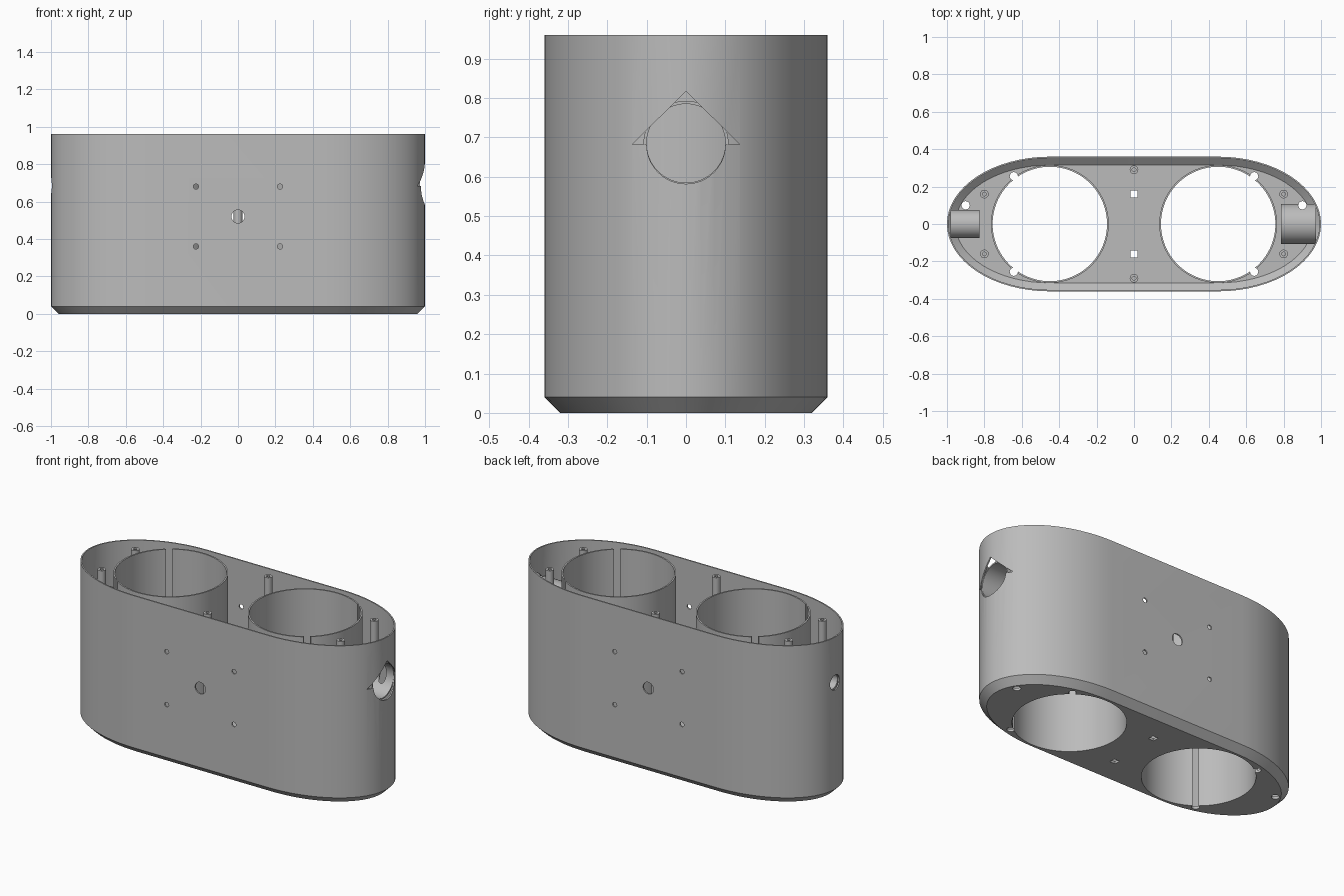
import bpy, bmesh
from math import pi, cos, sin, radians
from mathutils import Matrix, Vector

cube = bpy.data.objects.get("Cube")
if cube:
    bpy.data.objects.remove(cube)

H = 0.96        # overall height
FLOOR = 0.015   # inner floor level
CX = 0.45       # tube centre distance
PORT_Z = 0.685  # height of the end ports

grey = bpy.data.materials.new("plain_grey")
grey.use_nodes = True
grey.diffuse_color = (0.5, 0.5, 0.5, 1)
grey.node_tree.nodes["Principled BSDF"].inputs["Base Color"].default_value = (0.5, 0.5, 0.5, 1)


def finish(name, bm):
    bmesh.ops.recalc_face_normals(bm, faces=bm.faces)
    me = bpy.data.meshes.new(name)
    bm.to_mesh(me)
    bm.free()
    me.materials.append(grey)
    ob = bpy.data.objects.new(name, me)
    bpy.context.collection.objects.link(ob)
    return ob


def loft(bm, rings, closed=False):
    """Skin a list of point rings; cap the ends unless the loft closes."""
    rows = [[bm.verts.new(p) for p in ring] for ring in rings]
    n = len(rows[0])
    pairs = list(zip(rows, rows[1:])) + ([(rows[-1], rows[0])] if closed else [])
    for a, b in pairs:
        for i in range(n):
            j = (i + 1) % n
            bm.faces.new((a[i], a[j], b[j], b[i]))
    if not closed:
        bm.faces.new(rows[0][::-1])
        bm.faces.new(rows[-1])


def circle(r, n):
    return [(r * cos(2 * pi * i / n), r * sin(2 * pi * i / n)) for i in range(n)]


AXES = {"z": Matrix.Identity(3),
        "x": Matrix(((0, 0, 1), (1, 0, 0), (0, 1, 0))),
        "y": Matrix(((1, 0, 0), (0, 0, 1), (0, 1, 0)))}


def place(pts, h, axis, at):
    return [AXES[axis] @ Vector((u, v, h)) + Vector(at) for u, v in pts]


def prism(bm, pts, lo, hi, axis="z", at=(0, 0, 0)):
    loft(bm, [place(pts, lo, axis, at), place(pts, hi, axis, at)])


def pipe(name, r_out, r_in, lo, hi, at, axis="z", n=64):
    bm = bmesh.new()
    o, i = circle(r_out, n), circle(r_in, n)
    loft(bm, [place(p, h, axis, at) for p, h in ((o, lo), (o, hi), (i, hi), (i, lo))], True)
    return finish(name, bm)


def cutter(name, builder):
    bm = bmesh.new()
    builder(bm)
    ob = finish(name, bm)
    ob.hide_render = True
    return ob


def cut(ob, *cutters):
    bpy.context.view_layer.objects.active = ob
    for c in cutters:
        mod = ob.modifiers.new("cut", "BOOLEAN")
        mod.operation, mod.solver, mod.object = "DIFFERENCE", "EXACT", c
        bpy.ops.object.modifier_apply(modifier=mod.name)


def outline(inset, z, n=32):
    """Straight sides joined by half-ellipse ends."""
    pts = []
    for side, start in ((1, -pi / 2), (-1, pi / 2)):
        for i in range(n + 1):
            a = start + pi * i / n
            pts.append((side * CX + (0.55 - inset) * cos(a), (0.36 - inset) * sin(a), z))
    return pts


# Open shell with a chamfered base
bm = bmesh.new()
loft(bm, [outline(d, z) for d, z in ((0.04, 0), (0, 0.04), (0, H), (0.008, H),
                                     (0.008, 0.045), (0.045, FLOOR))])
shell = finish("shell", bm)


# Cutters
def bores(bm):
    for s in (-1, 1):
        prism(bm, circle(0.31, 64), -0.1, 0.2, at=(s * CX, 0, 0))


def slots(bm):
    for s in (-1, 1):
        for t in (-1, 1):
            a = radians(53)
            at = (s * (CX + 0.32 * cos(a)), t * 0.32 * sin(a), 0)
            prism(bm, circle(0.022, 16), -0.1, H + 0.1, at=at)


def floor_holes(bm):
    q = 0.018
    for s in (-1, 1):
        prism(bm, circle(0.022, 20), -0.1, 0.9, at=(s * 0.9, 0.1, 0))
        prism(bm, [(-q, -q), (q, -q), (q, q), (-q, q)], -0.1, 0.1, at=(0, s * 0.16, 0))


def side_holes(bm):
    for lo, hi in ((-0.45, -0.33), (0.33, 0.45)):
        prism(bm, circle(0.035, 32), lo, hi, "y", (0, 0, 0.52))
        for x in (-0.225, 0.225):
            for z in (0.36, 0.68):
                prism(bm, circle(0.014, 16), lo, hi, "y", (x, 0, z))


def end_ports(bm):
    arc = [(0.1 * cos(pi + pi * i / 24), 0.1 * sin(pi + pi * i / 24)) for i in range(25)]
    arrow = arc + [(0.137, 0), (0, 0.135), (-0.137, 0)]
    prism(bm, arrow, 0.9, 1.1, "x", (0, 0, PORT_Z - 0.003))
    prism(bm, circle(0.045, 32), -1.1, -0.9, "x", (0, 0, PORT_Z))


bore_cut = cutter("bore_cutter", bores)
slot_cut = cutter("slot_cutter", slots)
floor_cut = cutter("floor_hole_cutter", floor_holes)
side_cut = cutter("side_hole_cutter", side_holes)
port_cut = cutter("port_cutter", end_ports)
cut(shell, bore_cut, slot_cut, floor_cut, side_cut, port_cut)
parts = [shell]

# Two large slotted tubes
for s, side in ((1, "left"), (-1, "right")):
    tube = pipe(side + "_tube", 0.315, 0.306, 0, H, (s * CX, 0, 0), n=96)
    cut(tube, slot_cut)
    parts.append(tube)

# Sleeves behind the end ports
left_sleeve = pipe("left_port_sleeve", 0.108, 0.1, 0.785, 0.972, (0, 0, PORT_Z), "x")
right_sleeve = pipe("right_port_sleeve", 0.075, 0.045, -0.982, -0.825, (0, 0, PORT_Z), "x")
cut(left_sleeve, floor_cut)
parts += [left_sleeve, right_sleeve]

# Screw posts
spots = [(0, 0.29), (0, -0.29)] + [(sx * 0.8, sy * 0.16) for sx in (-1, 1) for sy in (-1, 1)]
for i, (x, y) in enumerate(spots):
    parts.append(pipe(f"screw_post_{i + 1}", 0.023, 0.01, FLOOR - 0.005, 0.95, (x, y, 0), n=24))

for c in (bore_cut, slot_cut, floor_cut, side_cut, port_cut):
    bpy.data.objects.remove(c)

bpy.ops.object.select_all(action="DESELECT")
for ob in parts:
    ob.select_set(True)
bpy.context.view_layer.objects.active = shell
bpy.ops.object.shade_smooth_by_angle(angle=radians(30))
